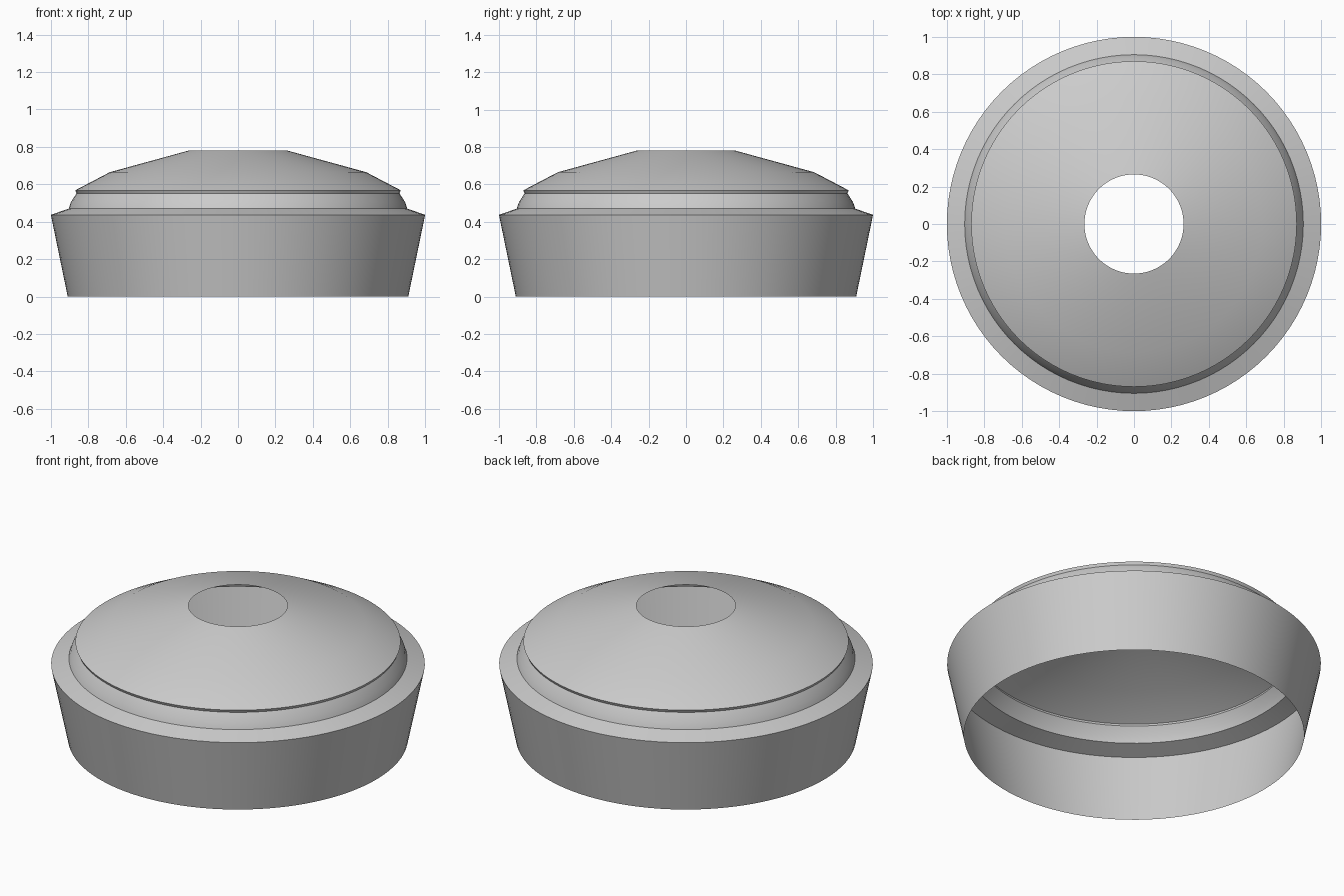
import bpy, bmesh
from math import radians, tau, cos, sin

if "Cube" in bpy.data.objects:
    bpy.data.objects.remove(bpy.data.objects["Cube"])

SEGMENTS = 96


def revolve(name, profile):
    """Spin an open (radius, height) profile into a thin shell about z."""
    bm = bmesh.new()
    rings = [[bm.verts.new((r * cos(tau * i / SEGMENTS), r * sin(tau * i / SEGMENTS), z))
              for i in range(SEGMENTS)] for r, z in profile]
    for low, high in zip(rings, rings[1:]):
        for i in range(SEGMENTS):
            j = (i + 1) % SEGMENTS
            bm.faces.new((low[i], low[j], high[j], high[i]))
    mesh = bpy.data.meshes.new(name)
    bm.to_mesh(mesh)
    bm.free()
    obj = bpy.data.objects.new(name, mesh)
    bpy.context.collection.objects.link(obj)
    bpy.ops.object.select_all(action='DESELECT')
    obj.select_set(True)
    bpy.context.view_layer.objects.active = obj
    bpy.ops.object.shade_smooth_by_angle(angle=radians(30))
    return obj


# Flared outer wall, open at the bottom, with its sloping shoulder
revolve("base_wall", [(0.91, 0.0), (1.0, 0.437), (0.905, 0.47)])

# Recessed neck between the shoulder and the cover
revolve("neck", [(0.905, 0.47), (0.893, 0.505), (0.863, 0.552)])

# Domed cover with a small lip and an open round hole in the middle
revolve("domed_cover", [(0.863, 0.552), (0.87, 0.568), (0.685, 0.665), (0.265, 0.78)])
